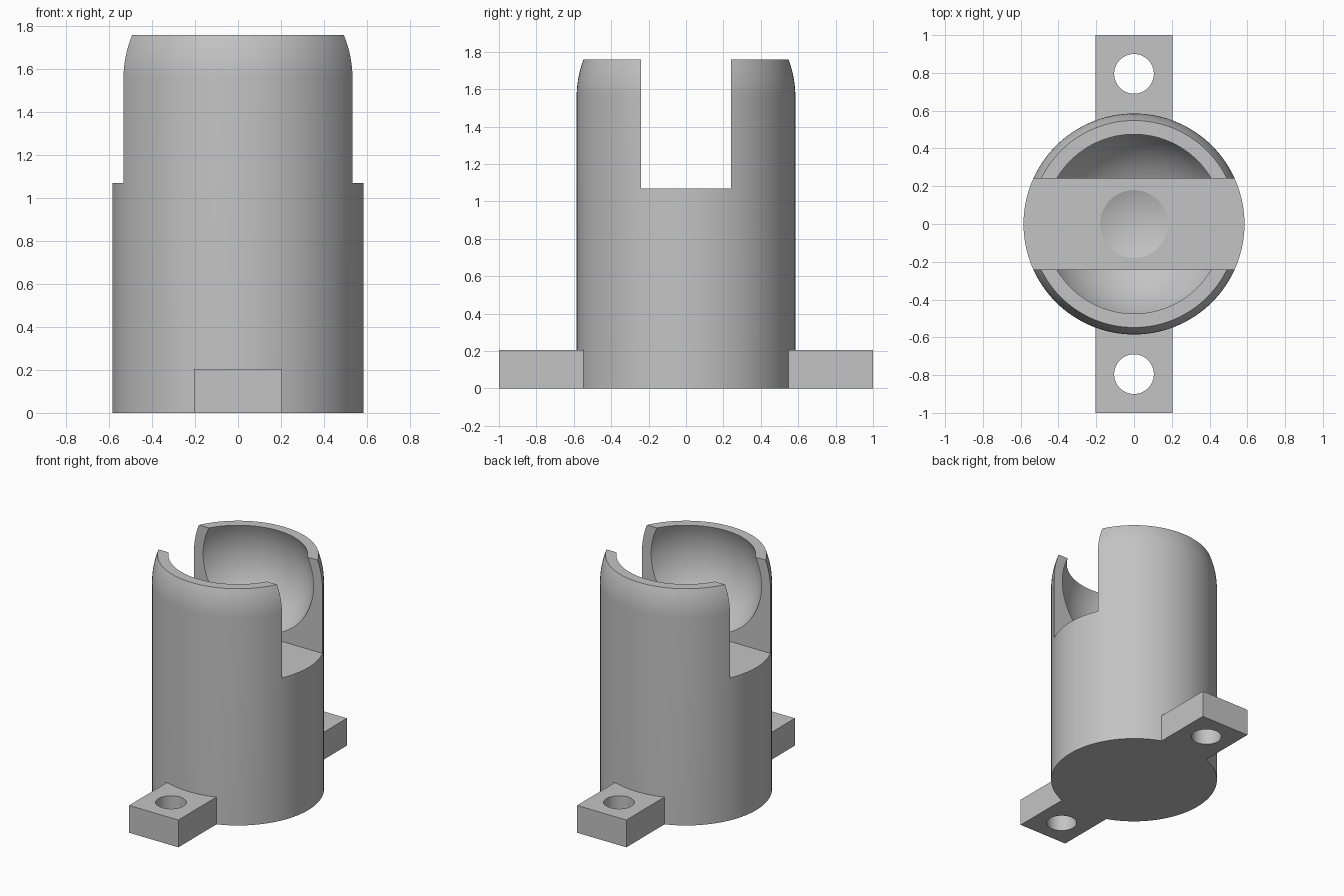
import bpy, bmesh, math
from mathutils import Matrix, Vector

if "Cube" in bpy.data.objects:
    bpy.data.objects.remove(bpy.data.objects["Cube"], do_unlink=True)

RADIUS, HEIGHT = 0.585, 1.76
BALL_Z, BALL_R = 1.555, 0.517
SLOT_HALF, SLOT_Z = 0.24, 1.07
TAB_HALF, TAB_TOP, HOLE_Y, HOLE_R = 0.205, 0.205, 0.795, 0.105

grey = bpy.data.materials.new("plain grey")
grey.use_nodes = True
grey.diffuse_color = (0.55, 0.55, 0.55, 1)
grey.node_tree.nodes["Principled BSDF"].inputs["Base Color"].default_value = grey.diffuse_color


def make(name, bm):
    bmesh.ops.recalc_face_normals(bm, faces=bm.faces)
    mesh = bpy.data.meshes.new(name)
    bm.to_mesh(mesh)
    bm.free()
    mesh.materials.append(grey)
    ob = bpy.data.objects.new(name, mesh)
    bpy.context.collection.objects.link(ob)
    return ob


def box(name, low, high):
    low, high = Vector(low), Vector(high)
    bm = bmesh.new()
    place = Matrix.Translation((low + high) / 2) @ Matrix.Diagonal((*(high - low), 1))
    bmesh.ops.create_cube(bm, size=1, matrix=place)
    return make(name, bm)


def rod(name, radius, y):
    bm = bmesh.new()
    bmesh.ops.create_cone(bm, cap_ends=True, segments=64, radius1=radius, radius2=radius,
                          depth=1, matrix=Matrix.Translation((0, y, 0)))
    return make(name, bm)


def lathe(name, profile, steps=128):
    bm = bmesh.new()
    verts = [bm.verts.new((r, 0, z)) for r, z in profile]
    edges = [bm.edges.new(pair) for pair in zip(verts, verts[1:])]
    bmesh.ops.spin(bm, geom=verts + edges, cent=(0, 0, 0), axis=(0, 0, 1),
                   angle=math.tau, steps=steps)
    bmesh.ops.remove_doubles(bm, verts=bm.verts, dist=1e-5)
    return make(name, bm)


def combine(ob, tool, operation):
    mod = ob.modifiers.new(operation.lower(), "BOOLEAN")
    mod.operation, mod.solver, mod.object = operation, "EXACT", tool
    bpy.ops.object.select_all(action="DESELECT")
    bpy.context.view_layer.objects.active = ob
    ob.select_set(True)
    bpy.ops.object.modifier_apply(modifier=mod.name)
    bpy.data.objects.remove(tool, do_unlink=True)


def arc(radius, start, end, count):
    angles = [start + (end - start) * i / count for i in range(count + 1)]
    return [(radius * math.cos(a), BALL_Z + radius * math.sin(a)) for a in angles]


# Turned body: straight wall, rounded shoulder, flat rim and ball cavity
rise = HEIGHT - BALL_Z
shoulder = arc(RADIUS, 0, math.asin(rise / RADIUS), 10)
cavity = arc(BALL_R, math.asin(rise / BALL_R), -math.pi / 2, 40)
cavity[-1] = (0, BALL_Z - BALL_R)
holder = lathe("ball_holder", [(0, 0), (RADIUS, 0)] + shoulder + cavity)

# Slot across the cup
combine(holder, box("slot_cutter", (-1, -SLOT_HALF, SLOT_Z), (1, SLOT_HALF, 2)), "DIFFERENCE")

# Mounting tabs with screw holes
for side in (-1, 1):
    inner, outer = sorted((side * 0.4, side))
    tab = box("mounting_tab", (-TAB_HALF, inner, 0), (TAB_HALF, outer, TAB_TOP))
    combine(tab, rod("hole_cutter", HOLE_R, side * HOLE_Y), "DIFFERENCE")
    combine(holder, tab, "UNION")

bpy.ops.object.select_all(action="DESELECT")
holder.select_set(True)
bpy.context.view_layer.objects.active = holder
bpy.ops.object.shade_smooth_by_angle(angle=math.radians(15))
